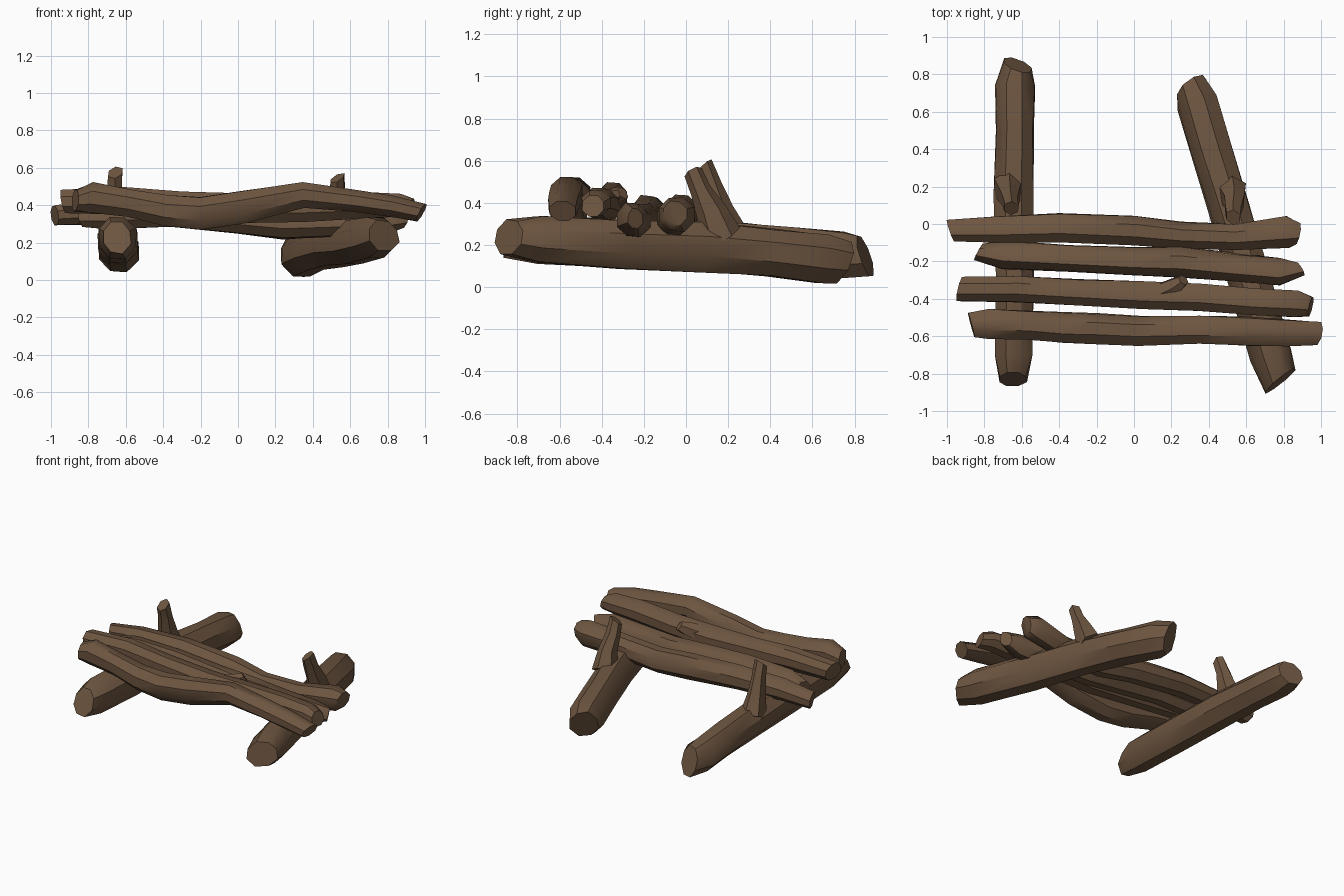
import bpy, bmesh, math, random
from mathutils import Vector

random.seed(4)
bark = bpy.data.materials.new("brown_bark")
bark.diffuse_color = (0.155, 0.092, 0.052, 1)


def log(name, points, sides=8, rough=0.05, slant=0.04):
    """Sweep an irregular ring along (x, y, z, radius_side, radius_up) points."""
    bm = bmesh.new()
    path = [Vector(p[:3]) for p in points]
    rings = []
    last = len(path) - 1
    wobble = [random.uniform(1 - rough, 1 + rough) for _ in range(sides)]
    for i, p in enumerate(points):
        t = (path[min(i + 1, last)] - path[max(i - 1, 0)]).normalized()
        ref = Vector((0, 0, 1)) if abs(t.z) < 0.7 else Vector((0, 1, 0))
        side = t.cross(ref).normalized()
        up = side.cross(t)
        ring = []
        phase = random.uniform(0, 6.28)
        for k in range(sides):
            a = 2 * math.pi * (k + 0.5) / sides
            r = wobble[k] * random.uniform(1 - rough, 1 + rough)
            co = path[i] + side * math.cos(a) * p[3] * r + up * math.sin(a) * p[4] * r
            if i in (0, last):
                co += t * slant * math.cos(a + phase)   # roughly chopped end
            ring.append(bm.verts.new(co))
        rings.append(ring)
    for a, b in zip(rings, rings[1:]):
        for k in range(sides):
            j = (k + 1) % sides
            bm.faces.new((a[k], a[j], b[j], b[k]))
    for ring in (rings[0], rings[-1]):
        bm.faces.new(ring)
    bmesh.ops.recalc_face_normals(bm, faces=bm.faces[:])
    me = bpy.data.meshes.new(name)
    bm.to_mesh(me)
    bm.free()
    me.materials.append(bark)
    ob = bpy.data.objects.new(name, me)
    bpy.context.collection.objects.link(ob)
    bpy.context.view_layer.objects.active = ob
    ob.select_set(True)
    bpy.ops.object.shade_smooth_by_angle(angle=math.radians(40))
    ob.select_set(False)


# Two thick supporting logs
log("left_support_log", [
    (-.65, -.83, .23, .08, .09), (-.645, -.70, .23, .11, .12), (-.64, -.3, .215, .11, .125),
    (-.645, .15, .20, .115, .125), (-.64, .5, .175, .11, .12),
    (-.64, .74, .155, .115, .12), (-.625, .85, .15, .085, .10)])
log("right_support_log", [
    (.78, -.84, .24, .10, .085), (.735, -.70, .23, .12, .12), (.62, -.3, .205, .12, .125),
    (.51, .08, .195, .12, .125), (.41, .4, .165, .12, .12),
    (.335, .65, .135, .12, .125), (.305, .73, .125, .095, .11)])

# Cut branch stubs standing on the supports
log("left_branch_stub", [
    (-.67, .20, .23, .085, .10), (-.665, .15, .36, .06, .075),
    (-.66, .12, .48, .045, .05), (-.655, .085, .575, .042, .045)], 6, .04, .02)
log("right_branch_stub", [
    (.52, .17, .23, .085, .10), (.535, .12, .36, .06, .075),
    (.53, .07, .46, .048, .05), (.53, .035, .545, .042, .045)], 6, .04, .02)

# Four cross logs, front to back
log("cross_log_front", [
    (-.87, -.54, .425, .07, .06), (-.78, -.535, .44, .085, .09), (-.58, -.54, .41, .08, .08),
    (-.38, -.555, .37, .085, .09), (-.2, -.56, .355, .085, .095), (.03, -.57, .39, .085, .095),
    (.35, -.565, .455, .08, .075), (.62, -.575, .425, .08, .065),
    (.82, -.585, .395, .075, .062), (.98, -.585, .36, .065, .055)], 8, .04, .02)
log("cross_log_second", [
    (-.93, -.345, .42, .07, .065), (-.62, -.345, .425, .075, .075), (-.3, -.365, .405, .075, .075),
    (.05, -.38, .385, .08, .08), (.35, -.39, .39, .08, .08), (.65, -.415, .40, .075, .075),
    (.87, -.425, .40, .075, .065), (.945, -.44, .385, .055, .05)], 8, .04, .02)
log("cross_log_third", [
    (-.83, -.15, .34, .05, .06), (-.7, -.165, .35, .08, .085), (-.35, -.185, .36, .075, .08),
    (0, -.20, .33, .08, .085), (.25, -.205, .31, .09, .095), (.55, -.235, .315, .08, .085),
    (.78, -.255, .32, .08, .085), (.89, -.24, .325, .04, .05)], 8, .04, .02)
log("cross_log_back", [
    (-.98, -.035, .345, .06, .055), (-.75, -.03, .365, .075, .07), (-.4, -.02, .365, .08, .08),
    (0, -.035, .33, .085, .085), (.25, -.06, .295, .075, .085), (.55, -.07, .315, .075, .08),
    (.82, -.045, .345, .09, .085), (.875, -.05, .35, .06, .06)], 8, .04, .02)

# Small knot on the second cross log
log("cross_log_knot", [
    (.15, -.37, .40, .06, .06), (.22, -.335, .425, .05, .05), (.265, -.30, .445, .03, .035)], 6, .05, .01)
